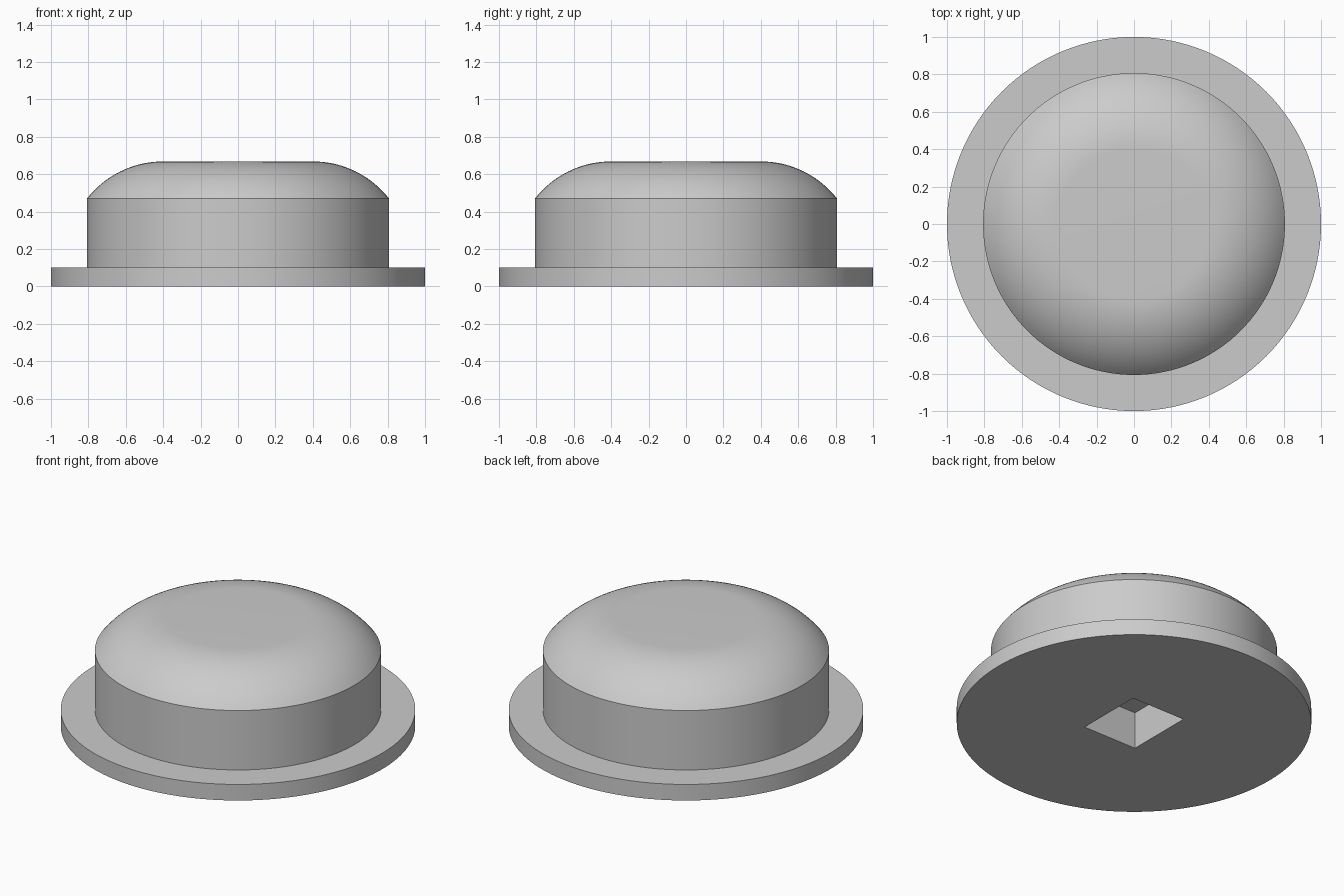
import bpy, bmesh, math

if "Cube" in bpy.data.objects:
    bpy.data.objects.remove(bpy.data.objects["Cube"])

SEGMENTS = 128

# One plain grey for the whole part
grey = bpy.data.materials.new("light grey")
grey.diffuse_color = (0.6, 0.6, 0.6, 1)
grey.use_nodes = True
grey.node_tree.nodes["Principled BSDF"].inputs["Base Color"].default_value = grey.diffuse_color

# Profile (radius, height): flange, straight wall, then rounded shoulder to flat top
wall_r, wall_z, flat_r, top_z = 0.807, 0.47, 0.40, 0.668
dr, dz = wall_r - flat_r, top_z - wall_z
arc_r = (dr * dr + dz * dz) / (2 * dz)
sweep = math.asin(dr / arc_r)
profile = [(1.0, 0.0), (1.0, 0.1), (wall_r, 0.1)]
for i in range(17):
    a = sweep * (1 - i / 16)
    profile.append((flat_r + arc_r * math.sin(a),
                    top_z - arc_r + arc_r * math.cos(a)))

# Revolve the profile into a closed body
bm = bmesh.new()
rings = []
for r, z in profile:
    rings.append([bm.verts.new((r * math.cos(t), r * math.sin(t), z))
                  for t in (2 * math.pi * k / SEGMENTS for k in range(SEGMENTS))])
for low, high in zip(rings, rings[1:]):
    for k in range(SEGMENTS):
        n = (k + 1) % SEGMENTS
        bm.faces.new((low[k], low[n], high[n], high[k]))
bm.faces.new(rings[0][::-1])
bm.faces.new(rings[-1])
mesh = bpy.data.meshes.new("flanged_cap")
bm.to_mesh(mesh)
bm.free()
mesh.materials.append(grey)
cap = bpy.data.objects.new("flanged_cap", mesh)
bpy.context.collection.objects.link(cap)

# Rectangular socket cut up into the underside
depth, below = 0.23, 0.1
bpy.ops.mesh.primitive_cube_add(size=1, location=(0, 0, (depth - below) / 2))
cutter = bpy.context.object
cutter.name = "socket_cutter"
cutter.scale = (0.37, 0.425, depth + below)
cutter.data.materials.append(grey)
cutter.hide_render = True

bpy.ops.object.select_all(action='DESELECT')
cap.select_set(True)
bpy.context.view_layer.objects.active = cap
cut = cap.modifiers.new("socket", 'BOOLEAN')
cut.operation = 'DIFFERENCE'
cut.solver = 'EXACT'
cut.object = cutter
bpy.ops.object.modifier_apply(modifier=cut.name)
bpy.data.objects.remove(cutter)

# Smooth round surfaces, crisp rims
bpy.ops.object.shade_smooth_by_angle(angle=math.radians(30))
